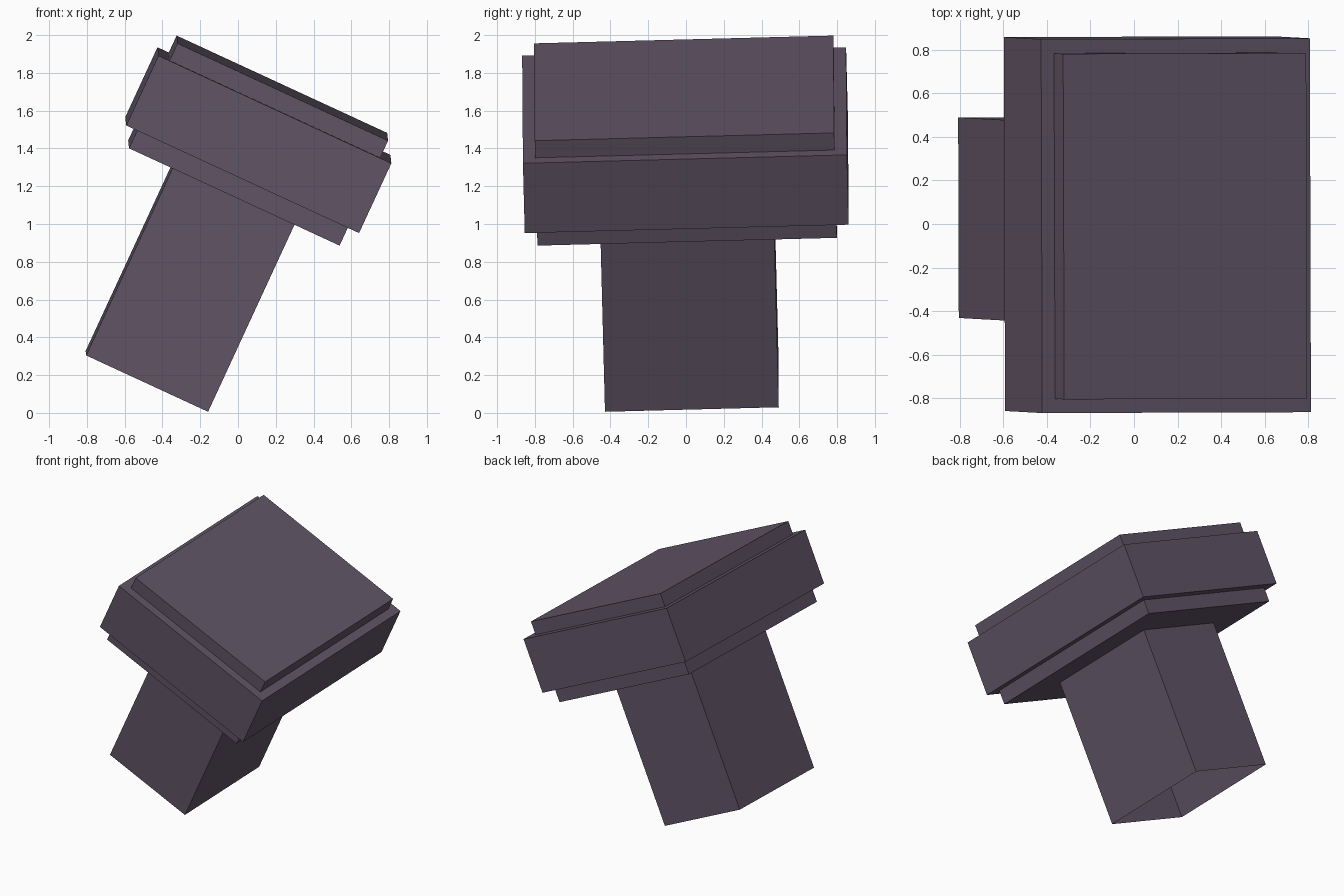
import bpy
import bmesh
import math
from mathutils import Matrix, Vector

if "Cube" in bpy.data.objects:
    bpy.data.objects.remove(bpy.data.objects["Cube"])

# One dusty purple colour for everything
purple = bpy.data.materials.new("dusty_purple")
purple.diffuse_color = (0.118, 0.088, 0.132, 1.0)
purple.use_nodes = True
purple.node_tree.nodes["Principled BSDF"].inputs["Base Color"].default_value = purple.diffuse_color

# Leaning frame: tilted to the right with a very slight lean to the front
a = math.radians(24.8)
ax = Vector((math.cos(a), 0.003, -math.sin(a)))
ay = Vector((-0.003, 1.0, 0.026))
az = Vector((math.sin(a), -0.0235, math.cos(a)))
base = Vector((-0.4825, 0.03, 0.167))
frame = Matrix((ax, ay, az)).transposed().to_4x4()
frame.translation = base


def block(name, width, depth, z0, z1, open_ends=False):
    """Box standing on the leaning axis between z0 and z1."""
    bm = bmesh.new()
    bmesh.ops.create_cube(bm, size=1.0)
    if open_ends:
        caps = [f for f in bm.faces if abs(f.normal.z) > 0.9]
        bmesh.ops.delete(bm, geom=caps, context='FACES_ONLY')
    place = Matrix.Translation((0, 0, (z0 + z1) / 2)) @ Matrix.Diagonal((width, depth, z1 - z0, 1))
    bmesh.ops.transform(bm, matrix=frame @ place, verts=bm.verts)
    mesh = bpy.data.meshes.new(name)
    bm.to_mesh(mesh)
    bm.free()
    mesh.materials.append(purple)
    obj = bpy.data.objects.new(name, mesh)
    bpy.context.collection.objects.link(obj)
    return obj


# Hollow post, open underneath
block("post", 0.711, 0.92, 0.0, 1.098, open_ends=True)
# Stepped cap: lower plate, thick slab, upper plate
block("lower_plate", 1.228, 1.585, 1.098, 1.203)
block("slab", 1.358, 1.715, 1.203, 1.61)
block("upper_plate", 1.228, 1.585, 1.61, 1.71)
